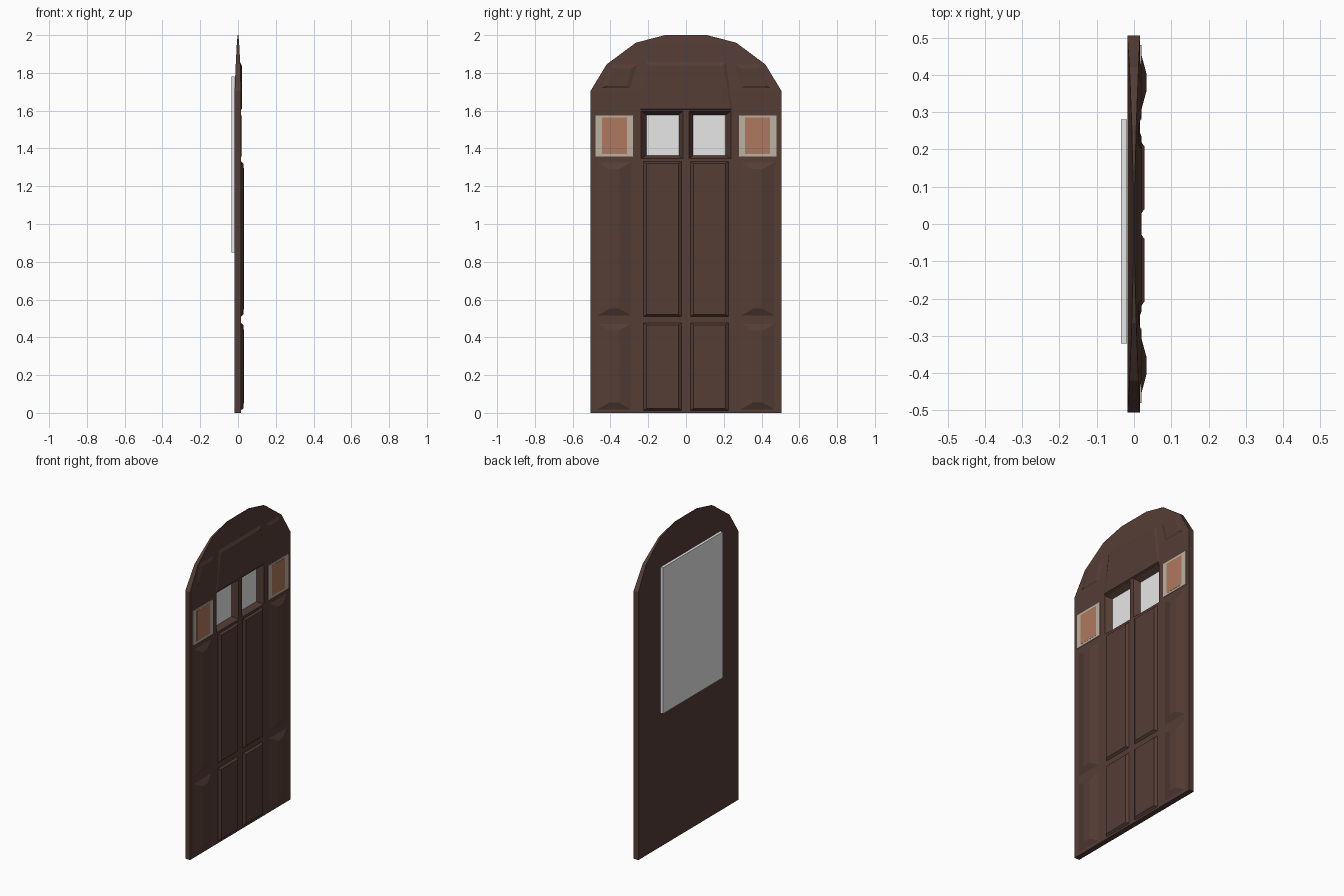
import bpy
import bmesh

cube = bpy.data.objects.get("Cube")
if cube:
    bpy.data.objects.remove(cube, do_unlink=True)


def material(name, rgb):
    m = bpy.data.materials.new(name)
    m.use_nodes = True
    m.diffuse_color = (*rgb, 1)
    m.node_tree.nodes["Principled BSDF"].inputs["Base Color"].default_value = (*rgb, 1)
    return m


WOOD = material("dark_wood", (0.09, 0.047, 0.036))
PALE = material("pale_glass", (0.8, 0.8, 0.8))
FRAME = material("stone_frame", (0.50, 0.45, 0.36))
COPPER = material("copper_glass", (0.43, 0.19, 0.11))


def loft(name, sections, mat):
    """Join matching loops of (x, y, z) points and cap both ends."""
    bm = bmesh.new()
    rings = [[bm.verts.new(p) for p in s] for s in sections]
    for a, b in zip(rings, rings[1:]):
        for i in range(len(a)):
            j = (i + 1) % len(a)
            bm.faces.new((a[i], a[j], b[j], b[i]))
    bm.faces.new(rings[0])
    bm.faces.new(rings[-1])
    bmesh.ops.recalc_face_normals(bm, faces=bm.faces)
    mesh = bpy.data.meshes.new(name)
    bm.to_mesh(mesh)
    bm.free()
    mesh.materials.append(mat)
    obj = bpy.data.objects.new(name, mesh)
    bpy.context.collection.objects.link(obj)
    return obj


def rect(y0, y1, z0, z1, iy=0, iz=0):
    return [(y0 + iy, z0 + iz), (y1 - iy, z0 + iz), (y1 - iy, z1 - iz), (y0 + iy, z1 - iz)]


def frustum(name, base, top, x0, x1, mat=WOOD):
    return loft(name, [[(x0, y, z) for y, z in base], [(x1, y, z) for y, z in top]], mat)


def pair(name, base, top, x0, x1, mat=WOOD):
    """Make a part on both sides of the centre line."""
    return [frustum(f"{name}_{side}", [(s * y, z) for y, z in base],
                    [(s * y, z) for y, z in top], x0, x1, mat)
            for s, side in ((-1, "front"), (1, "back"))]


# Arched slab, thinning towards the top
rows = [(0, 0.505, -0.018, 0.016), (1.705, 0.505, -0.018, 0.016),
        (1.845, 0.42, -0.012, 0.012), (1.96, 0.265, -0.006, 0.006), (2, 0.11, -0.002, 0.002)]
slab = loft("door_slab", [[(xb, -w, z), (xf, -w, z), (xf, w, z), (xb, w, z)]
                          for z, w, xb, xf in rows], WOOD)

# Splayed openings for the two middle windows
cutters = pair("window_cutter", rect(0.045, 0.20, 1.37, 1.57),
               rect(0.015, 0.24, 1.345, 1.6), -0.03, 0.018)
for c in cutters:
    c.hide_render = True
    mod = slab.modifiers.new("opening", "BOOLEAN")
    mod.operation = "DIFFERENCE"
    mod.solver = "EXACT"
    mod.object = c
bpy.context.view_layer.objects.active = slab
slab.select_set(True)
for mod in list(slab.modifiers):
    bpy.ops.object.modifier_apply(modifier=mod.name)
for c in cutters:
    bpy.data.objects.remove(c, do_unlink=True)

# Pale pane on the rear face
back = rect(-0.32, 0.28, 0.85, 1.78)
frustum("rear_pane", back, back, -0.035, -0.0181, PALE)

# Raised panels in two tiers
for tier, z0, z1 in (("lower", 0.01, 0.48), ("upper", 0.507, 1.335)):
    pair(f"{tier}_middle_panel", rect(0.018, 0.23, z0, z1),
         rect(0.018, 0.23, z0, z1, 0.022, 0.014), 0.012, 0.028)
    pair(f"{tier}_outer_panel", rect(0.285, 0.475, z0 + 0.005, z1 - 0.005),
         rect(0.285, 0.475, z0 + 0.005, z1 - 0.005, 0.07, 0.04), 0.014, 0.033)

# Panels in the arch
frustum("arch_middle_panel", [(-0.26, 1.6), (0.26, 1.6), (0.215, 1.86), (-0.215, 1.86)],
        [(-0.235, 1.61), (0.235, 1.61), (0.2, 1.84), (-0.2, 1.84)], 0.010, 0.020)
pair("arch_corner_panel", [(0.28, 1.71), (0.47, 1.71), (0.41, 1.85), (0.25, 1.85)],
     [(0.31, 1.73), (0.42, 1.73), (0.38, 1.825), (0.29, 1.825)], 0.010, 0.020)

# Outer windows with frames
border = rect(0.28, 0.48, 1.357, 1.575)
glass = rect(0.312, 0.445, 1.37, 1.563)
pair("outer_window_frame", border, border, 0.012, 0.020, FRAME)
pair("outer_window_glass", glass, glass, 0.015, 0.021, COPPER)
